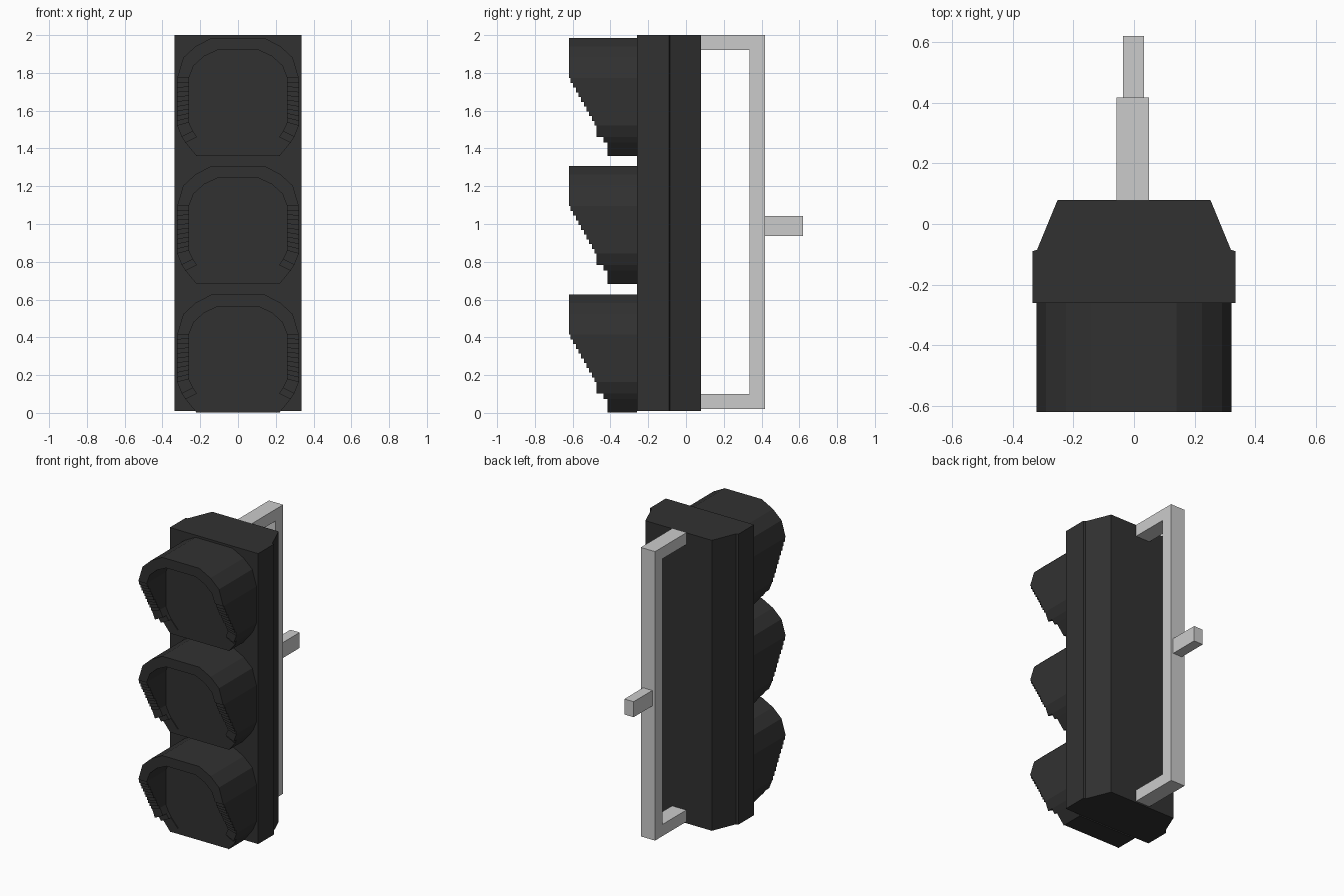
import bpy
import bmesh

cube = bpy.data.objects.get("Cube")
if cube:
    bpy.data.objects.remove(cube, do_unlink=True)


def material(name, value):
    m = bpy.data.materials.new(name)
    m.use_nodes = True
    colour = (value, value, value, 1)
    m.diffuse_color = colour
    m.node_tree.nodes["Principled BSDF"].inputs["Base Color"].default_value = colour
    return m


BLACK = material("matte black", 0.031)
GREY = material("light grey", 0.6)


def prism(bm, points, axis, lo, hi):
    """Extrude a flat outline along y (points are x, z) or z (points are x, y)."""
    def at(p, d):
        return (p[0], d, p[1]) if axis == "y" else (p[0], p[1], d)
    a = [bm.verts.new(at(p, lo)) for p in points]
    b = [bm.verts.new(at(p, hi)) for p in points]
    bm.faces.new(a)
    bm.faces.new(b[::-1])
    n = len(points)
    for i in range(n):
        j = (i + 1) % n
        bm.faces.new((a[j], a[i], b[i], b[j]))


def finish(bm, name, mat):
    bmesh.ops.recalc_face_normals(bm, faces=bm.faces[:])
    mesh = bpy.data.meshes.new(name)
    bm.to_mesh(mesh)
    bm.free()
    mesh.materials.append(mat)
    obj = bpy.data.objects.new(name, mesh)
    bpy.context.collection.objects.link(obj)
    return obj


def mirrored(half):
    return half + [(-x, z) for x, z in reversed(half)]


def box(name, x, y, z, mat):
    bm = bmesh.new()
    prism(bm, [(x[0], y[0]), (x[1], y[0]), (x[1], y[1]), (x[0], y[1])], "z", *z)
    return finish(bm, name, mat)


# Housing with a bevelled back
bm = bmesh.new()
prism(bm, mirrored([(0.335, -0.26), (0.335, -0.09), (0.32, -0.085), (0.252, 0.08)]),
      "z", 0.01, 2.0)
finish(bm, "housing", BLACK)

# Lamp outline, right half, from the top centre down
LAMP_Y, FRONT_Y = -0.41, -0.62
upper_out = [(0.14, 0.3125), (0.225, 0.268), (0.29, 0.208), (0.322, 0.1)]
upper_in = [(0.11, 0.2475), (0.18, 0.215), (0.235, 0.165), (0.26, 0.1)]
lower_out = [(0.322, -0.152), (0.298, -0.212), (0.278, -0.242), (0.22, -0.3125)]
lower_in = [(0.26, -0.135), (0.238, -0.182), (0.218, -0.212), (0.165, -0.272)]
lower_y = [-0.474, -0.437, -0.416]
STEPS = 10


def lamp_body(name, cz):
    bm = bmesh.new()
    outline = mirrored(upper_out + lower_out)
    prism(bm, [(x, z + cz) for x, z in outline], "y", -0.26, LAMP_Y)
    finish(bm, name, BLACK)


def lamp_hood(name, cz):
    bm = bmesh.new()
    # Full-depth arch over the lamp
    arch = mirrored(upper_out[::-1]) + mirrored(upper_in[::-1])[::-1]
    prism(bm, [(x, z + cz) for x, z in arch], "y", LAMP_Y, FRONT_Y)
    # Stepped sides, then the shallow lower corners
    segments = []
    for i in range(STEPS):
        t0, t1 = i / STEPS, (i + 1) / STEPS
        o0, o1 = 0.1 - 0.252 * t0, 0.1 - 0.252 * t1
        i0, i1 = 0.1 - 0.235 * t0, 0.1 - 0.235 * t1
        depth = -0.612 + 0.128 * i / (STEPS - 1)
        segments.append(([(0.322, o0), (0.322, o1), (0.26, i1), (0.26, i0)], depth))
    for i, depth in enumerate(lower_y):
        segments.append(([lower_out[i], lower_out[i + 1],
                          lower_in[i + 1], lower_in[i]], depth))
    for quad, depth in segments:
        for side in (1, -1):
            prism(bm, [(side * x, z + cz) for x, z in quad], "y", LAMP_Y, depth)
    finish(bm, name, BLACK)


for label, cz in (("top", 1.6725), ("middle", 0.995), ("bottom", 0.3145)):
    lamp_body(label + "_lamp", cz)
    lamp_hood(label + "_hood", cz)

# Rear mounting bracket, one C-shaped bar
bm = bmesh.new()
profile = [(0.08, 0.02), (0.418, 0.02), (0.418, 2.0), (0.08, 2.0),
           (0.08, 1.92), (0.335, 1.92), (0.335, 0.1), (0.08, 0.1)]
left = [bm.verts.new((-0.058, y, z)) for y, z in profile]
right = [bm.verts.new((0.05, y, z)) for y, z in profile]
bm.faces.new(left)
bm.faces.new(right[::-1])
for i in range(len(profile)):
    j = (i + 1) % len(profile)
    bm.faces.new((left[j], left[i], right[i], right[j]))
finish(bm, "mounting_bracket", GREY)

# Stub that joins the bracket to a pole
box("mounting_stub", (-0.037, 0.033), (0.418, 0.62), (0.937, 1.043), GREY)
